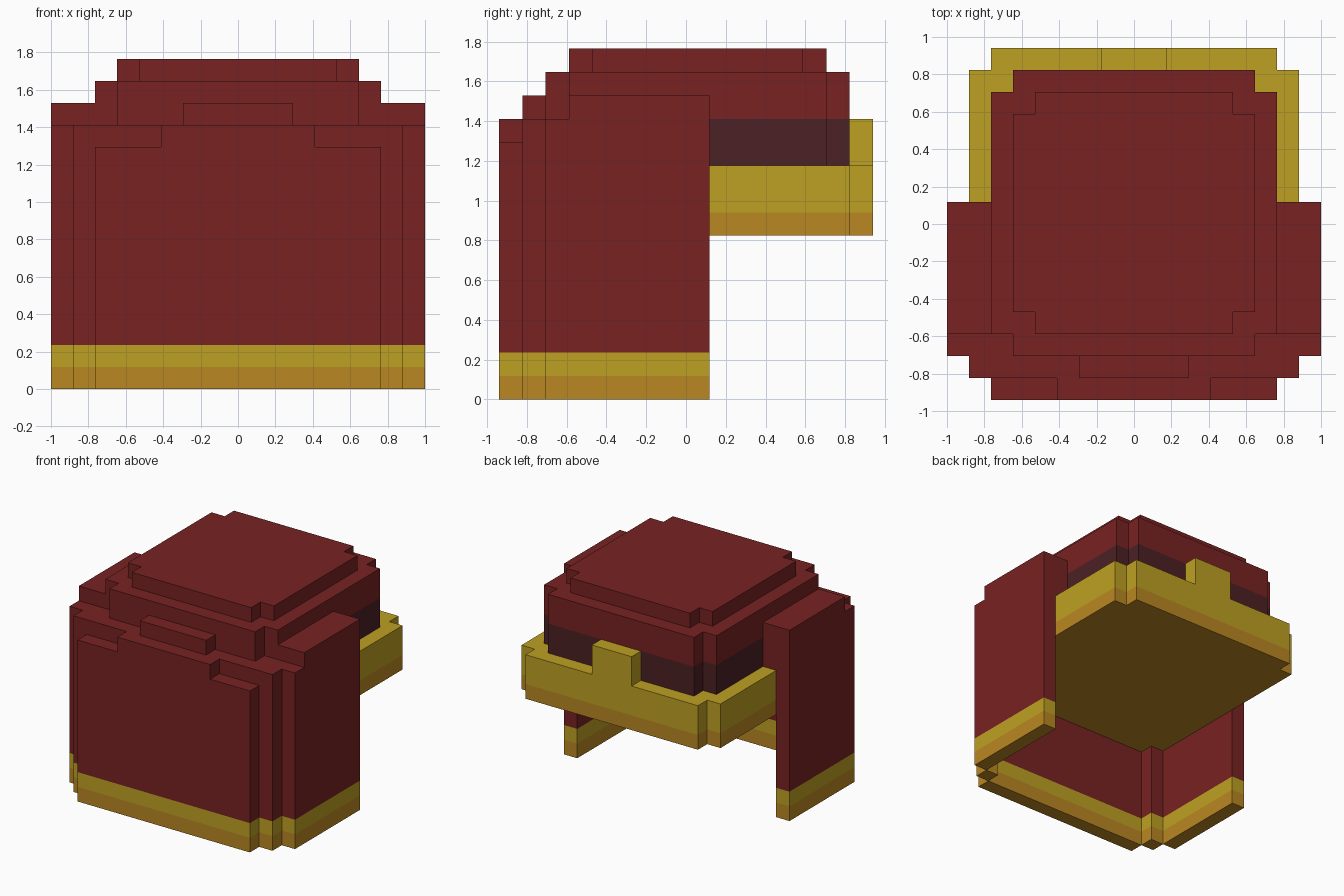
import bpy
import bmesh

if "Cube" in bpy.data.objects:
    bpy.data.objects.remove(bpy.data.objects["Cube"])

U = 2 / 17  # size of one block


def material(name, rgb):
    m = bpy.data.materials.new(name)
    m.diffuse_color = (*rgb, 1)
    m.use_nodes = True
    m.node_tree.nodes["Principled BSDF"].inputs["Base Color"].default_value = m.diffuse_color
    return m


RED = material("dark_red", (0.188, 0.016, 0.016))
GOLD = material("gold", (0.515, 0.351, 0.016))
ORANGE = material("orange_gold", (0.491, 0.246, 0.016))
SHADE = material("deep_maroon", (0.072, 0.015, 0.018))


def prism(name, outline, levels, mats):
    """Counter-clockwise outline raised through z levels, one material per band."""
    bm = bmesh.new()
    rings = [[bm.verts.new((x * U, y * U, z * U)) for x, y in outline] for z in levels]
    n = len(outline)
    bm.faces.new(rings[0][::-1]).material_index = 0
    bm.faces.new(rings[-1]).material_index = len(mats) - 1
    for band, (low, high) in enumerate(zip(rings, rings[1:])):
        for i in range(n):
            j = (i + 1) % n
            bm.faces.new((low[i], low[j], high[j], high[i])).material_index = band
    mesh = bpy.data.meshes.new(name)
    bm.to_mesh(mesh)
    bm.free()
    for m in mats:
        mesh.materials.append(m)
    ob = bpy.data.objects.new(name, mesh)
    bpy.context.collection.objects.link(ob)
    return ob


def box(name, x0, x1, y0, y1, levels, mats):
    return prism(name, [(x0, y0), (x1, y0), (x1, y1), (x0, y1)], levels, mats)


def pair(name, x0, x1, y0, y1, levels, mats):
    box(name + "_right", x0, x1, y0, y1, levels, mats)
    box(name + "_left", -x1, -x0, y0, y1, levels, mats)


def notched(name, h, y0, y1, levels, mats):
    """Rectangle with a one-block notch in each corner."""
    half = [(h - 1, y0), (h - 1, y0 + 1), (h, y0 + 1),
            (h, y1 - 1), (h - 1, y1 - 1), (h - 1, y1)]
    prism(name, half + [(-x, y) for x, y in reversed(half)], levels, mats)


# Hanging cape with a two-tone hem
HEM = [ORANGE, GOLD, RED]
box("cape_front", -6.5, 6.5, -8, -7, [0, 1, 2, 11], HEM)
box("cape_front_collar", -3.5, 3.5, -8, -7, [11, 12], [RED])
pair("cape_corner", 6.5, 7.5, -7, -6, [0, 1, 2, 10], HEM)
pair("cape_side_front", 7.5, 8.5, -6, -5, [0, 1, 2, 12], HEM)
pair("cape_side", 7.5, 8.5, -5, 1, [0, 1, 2, 13], HEM)
pair("cape_side_lining", 6.5, 7.5, -5, 1, [10, 13], [RED])
box("cape_shoulder", -7.5, 7.5, -7, -5, [10, 12], [RED])
box("front_ridge", -2.5, 2.5, -7, -6, [12, 13], [RED])

# Gold brim with a raised tab at the back
notched("brim", 7.5, -7, 8, [7, 8, 10], [ORANGE, GOLD])
box("brim_tab", -1.5, 1.5, 7, 8, [10, 12], [GOLD])

# Stepped crown
notched("crown", 6.5, -6, 7, [10, 12, 14], [SHADE, RED])
notched("crown_top", 5.5, -5, 6, [14, 15], [RED])
